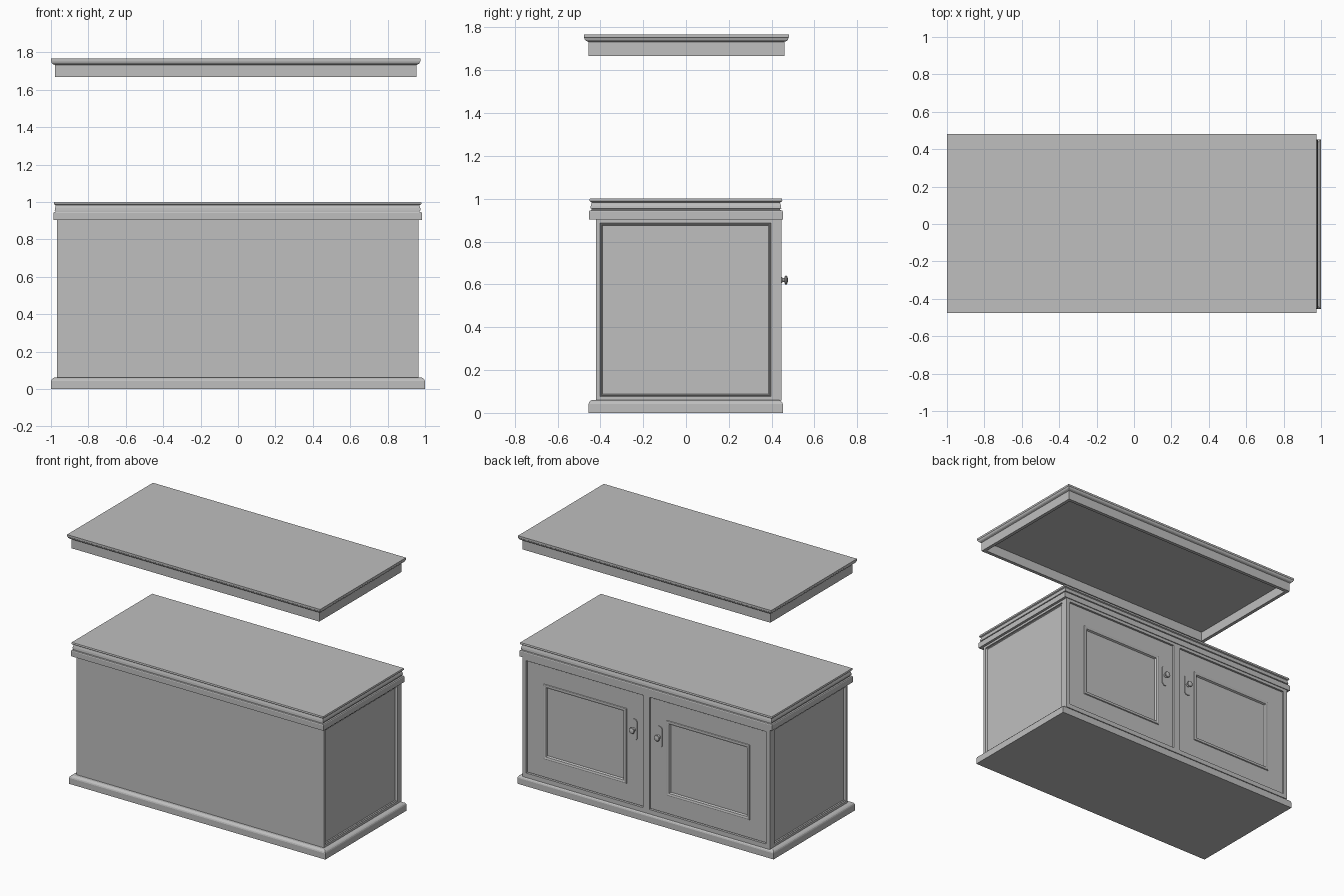
import bpy, bmesh, math
from mathutils import Matrix, Vector

if "Cube" in bpy.data.objects:
    bpy.data.objects.remove(bpy.data.objects["Cube"])

grey = bpy.data.materials.new("plain_grey")
grey.diffuse_color = (0.52, 0.52, 0.52, 1)
grey.use_nodes = True
grey.node_tree.nodes["Principled BSDF"].inputs["Base Color"].default_value = grey.diffuse_color


def finish(name, bm, smooth=False):
    bmesh.ops.recalc_face_normals(bm, faces=bm.faces)
    me = bpy.data.meshes.new(name)
    bm.to_mesh(me)
    bm.free()
    me.materials.append(grey)
    ob = bpy.data.objects.new(name, me)
    bpy.context.collection.objects.link(ob)
    if smooth:
        bpy.context.view_layer.objects.active = ob
        ob.select_set(True)
        bpy.ops.object.shade_smooth_by_angle(angle=math.radians(35))
        ob.select_set(False)
    return ob


def box(name, lo, hi, normals=(), steps=()):
    """Box whose chosen faces get stepped insets (width, depth)."""
    lo, hi = Vector(lo), Vector(hi)
    bm = bmesh.new()
    size = hi - lo
    bmesh.ops.create_cube(bm, size=1, matrix=Matrix.Translation((lo + hi) / 2)
                          @ Matrix.Diagonal((*size, 1)))
    bm.normal_update()
    for n in normals:
        face = max(bm.faces, key=lambda f: f.normal.dot(Vector(n)) * f.calc_area())
        for width, depth in steps:
            bmesh.ops.inset_individual(bm, faces=[face], thickness=width, depth=depth,
                                       use_even_offset=True)
    return finish(name, bm)


def moulding(name, x0, x1, y0, y1, profile):
    """Rectangular loft following (inset, z) points, capped at both ends."""
    bm = bmesh.new()
    rings = []
    for d, z in profile:
        rings.append([bm.verts.new(p) for p in ((x0 + d, y0 + d, z), (x1 - d, y0 + d, z),
                                                (x1 - d, y1 - d, z), (x0 + d, y1 - d, z))])
    for a, b in zip(rings, rings[1:]):
        for i in range(4):
            j = (i + 1) % 4
            bm.faces.new((a[i], a[j], b[j], b[i]))
    bm.faces.new(rings[0])
    bm.faces.new(rings[-1])
    return finish(name, bm)


# Plinth with a rounded upper edge
moulding("plinth", -1.0, 1.0, -0.455, 0.452,
         [(0, 0), (0, 0.042), (0.003, 0.05), (0.009, 0.056), (0.016, 0.06)])

# Carcass with recessed side panels
box("carcass", (-0.967, -0.42, 0.058), (0.965, 0.415, 0.905), [(1, 0, 0), (-1, 0, 0)],
    [(0.018, 0), (0.002, -0.008), (0.006, 0.004), (0.004, -0.006)])

# Face frame around the doors
FRONT = 0.446
for name, xa, xb, za, zb in (("bottom_rail", -0.967, 0.965, 0.058, 0.09),
                             ("top_rail", -0.967, 0.965, 0.882, 0.905),
                             ("left_stile", 0.935, 0.965, 0.09, 0.882),
                             ("right_stile", -0.967, -0.937, 0.09, 0.882),
                             ("centre_stile", -0.027, 0.025, 0.09, 0.882)):
    box(name, (xa, 0.413, za), (xb, FRONT, zb))

# Cornice: flat band, groove and flared moulding up to the top board
moulding("cornice", -0.987, 0.983, -0.453, 0.452,
         [(0, 0.903), (0, 0.94), (0.003, 0.945), (0.012, 0.947), (0.012, 0.953),
          (0.007, 0.955), (0.0085, 0.967), (0.012, 0.978), (0.012, 0.983),
          (0.004, 0.987), (0.002, 0.993), (0.004, 1.0)])

# Doors with framed panels, handle plates and knobs
DOOR_Y = 0.438
for side, label in ((1, "left"), (-1, "right")):
    cx = side * 0.481 - 0.001
    box(label + "_door", (cx - 0.451, 0.412, 0.095), (cx + 0.451, DOOR_Y, 0.877), [(0, 1, 0)],
        [(0.126, 0), (0.003, 0.006), (0.006, 0.002), (0.012, -0.003), (0.006, -0.012)])

    kx, kz = side * 0.098 - 0.001, 0.62
    bm = bmesh.new()
    outline = []
    for i in range(24):
        a = 2 * math.pi * (i + 0.5) / 24
        shift = 0.05 if math.sin(a) > 0 else -0.05
        outline.append(bm.verts.new((kx + 0.026 * math.cos(a), DOOR_Y - 0.001,
                                     kz + shift + 0.026 * math.sin(a))))
    face = bm.faces.new(outline)
    ext = bmesh.ops.extrude_face_region(bm, geom=[face])["geom"]
    for v in ext:
        if isinstance(v, bmesh.types.BMVert):
            v.co.y += 0.007
    finish(label + "_handle_plate", bm)

    bm = bmesh.new()
    pts = [(0, 0.437), (0.014, 0.437), (0.014, 0.447), (0.009, 0.452), (0.009, 0.459),
           (0.019, 0.462), (0.022, 0.467), (0.019, 0.472), (0.011, 0.475), (0, 0.476)]
    vs = [bm.verts.new((kx + r, y, kz)) for r, y in pts]
    es = [bm.edges.new(p) for p in zip(vs, vs[1:])]
    bmesh.ops.spin(bm, geom=vs + es, cent=(kx, 0, kz), axis=(0, 1, 0),
                   angle=2 * math.pi, steps=20)
    bmesh.ops.remove_doubles(bm, verts=bm.verts, dist=0.0002)
    finish(label + "_knob", bm, smooth=True)

# Raised lid: hollow skirt below a moulded top board
moulding("lid", -1.0, 0.975, -0.477, 0.48,
         [(0.045, 1.735), (0.045, 1.667), (0.021, 1.667), (0.021, 1.732),
          (0.017, 1.734), (0.010, 1.737), (0.005, 1.742), (0.002, 1.75),
          (0, 1.752), (0, 1.766)])
